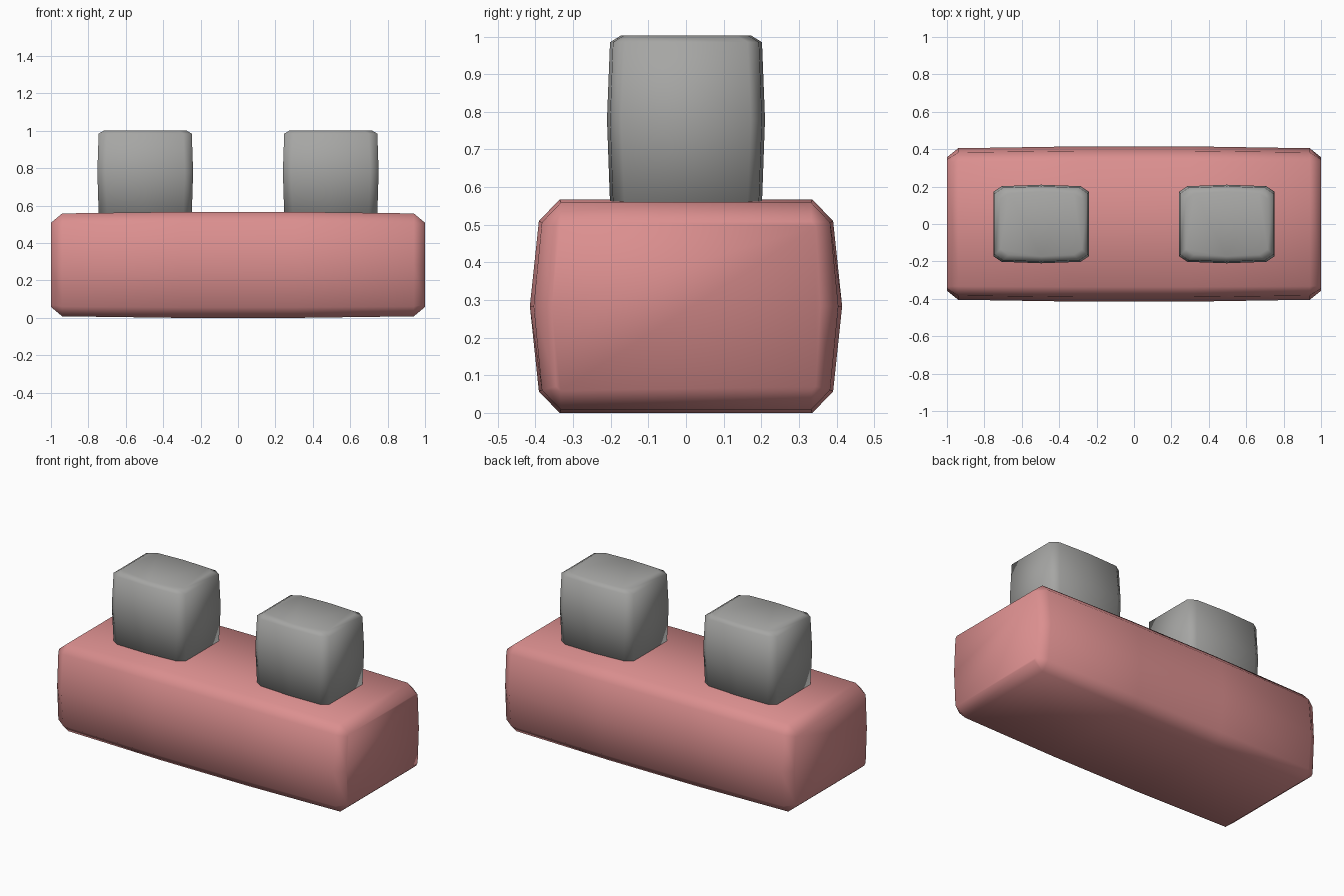
import bpy, bmesh

if "Cube" in bpy.data.objects:
    bpy.data.objects.remove(bpy.data.objects["Cube"])


def material(name, rgb):
    m = bpy.data.materials.new(name)
    m.diffuse_color = (*rgb, 1)
    m.use_nodes = True
    m.node_tree.nodes["Principled BSDF"].inputs["Base Color"].default_value = m.diffuse_color
    return m


def loft(name, rings, mat):
    """Skin a stack of closed rings and cap both ends."""
    bm = bmesh.new()
    rows = [[bm.verts.new(p) for p in ring] for ring in rings]
    n = len(rows[0])
    for a, b in zip(rows, rows[1:]):
        for i in range(n):
            j = (i + 1) % n
            bm.faces.new((a[i], a[j], b[j], b[i]))
    bm.faces.new(rows[0])
    bm.faces.new(rows[-1])
    bmesh.ops.recalc_face_normals(bm, faces=bm.faces)
    for f in bm.faces:
        f.smooth = True
    me = bpy.data.meshes.new(name)
    bm.to_mesh(me)
    bm.free()
    me.materials.append(mat)
    ob = bpy.data.objects.new(name, me)
    bpy.context.collection.objects.link(ob)
    return ob


def outline(w, h, cw, ch, belly):
    """Chamfered rectangle whose w sides swell out by belly in the middle."""
    q = [(w - cw, -h), (w, -h + ch), (w + belly, 0), (w, h - ch), (w - cw, h)]
    return q + [(-a, -b) for a, b in q]


pink = material("dusty pink", (0.71, 0.275, 0.275))
grey = material("warm grey", (0.38, 0.38, 0.37))

# Long base: cross-sections along x, chamfered at both ends
MID = 0.2835
end = outline(0.345, 0.225, 0.012, 0.012, 0.012)
rim = outline(0.383, 0.275, 0.05, 0.052, 0.022)
full = outline(0.391, 0.2835, 0.055, 0.057, 0.024)
stations = [(-1, end), (-0.94, rim), (-0.3, full), (0.3, full), (0.94, rim), (1, end)]
loft("base", [[(x, y, z + MID) for y, z in s] for x, s in stations], pink)

# Two rounded blocks on top: cross-sections stacked in z (height, half x, half y)
levels = [(0.54, 0.218, 0.165), (0.558, 0.249, 0.194), (0.78, 0.256, 0.202),
          (0.985, 0.249, 0.194), (1.003, 0.218, 0.165)]
for side, label in ((-1, "left_block"), (1, "right_block")):
    rings = []
    for z, hx, hy in levels:
        o = outline(hy, hx, 0.03, 0.045, 0.008)
        rings.append([(x + side * 0.496, y, z) for y, x in o])
    loft(label, rings, grey)
